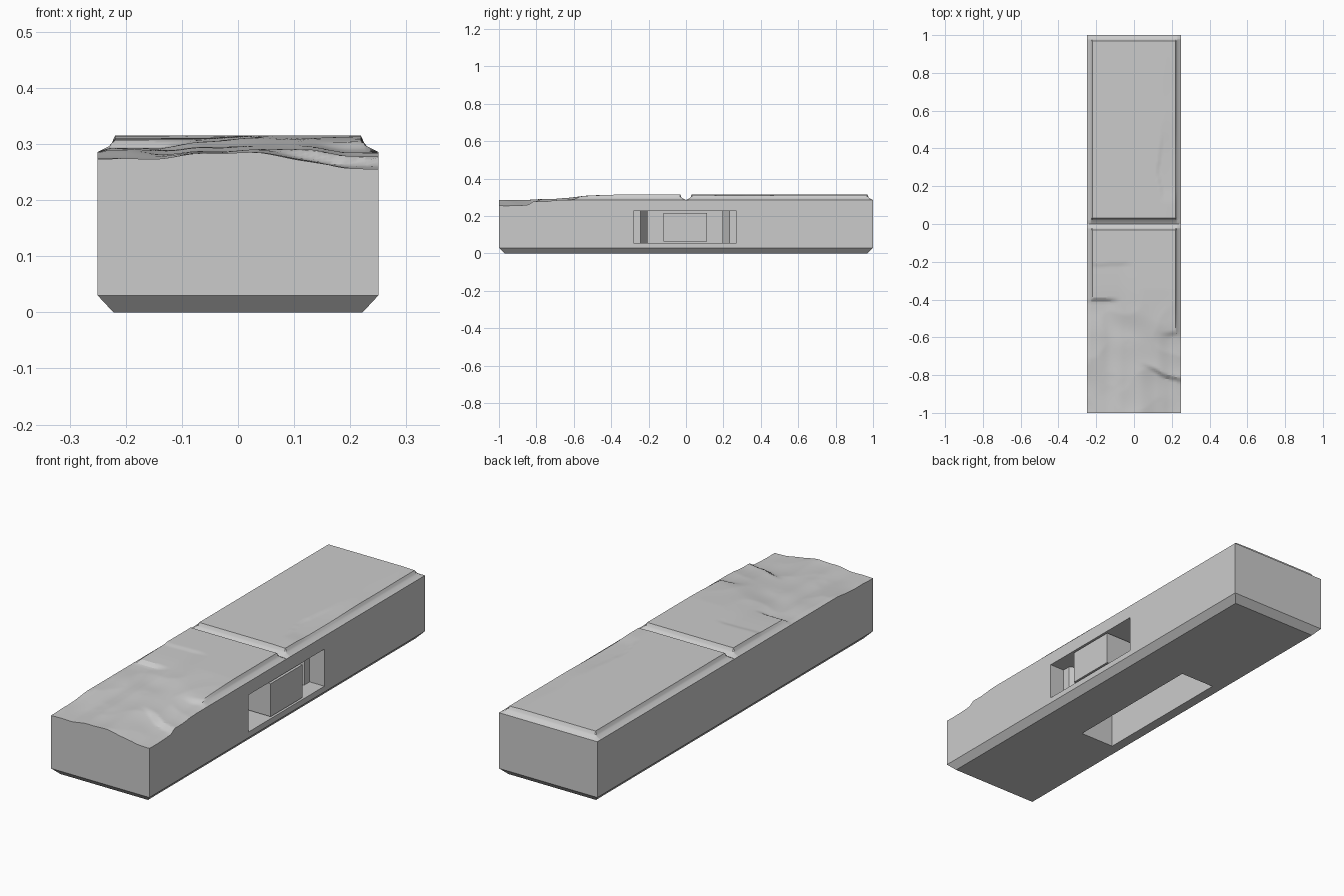
import bpy, bmesh, math
from mathutils import noise, Vector

if "Cube" in bpy.data.objects:
    bpy.data.objects.remove(bpy.data.objects["Cube"], do_unlink=True)

stone = bpy.data.materials.new("grey_stone")
stone.use_nodes = True
GREY = (0.6, 0.6, 0.6, 1)
stone.diffuse_color = GREY
stone.node_tree.nodes["Principled BSDF"].inputs["Base Color"].default_value = GREY


def make_object(name, bm):
    bmesh.ops.recalc_face_normals(bm, faces=bm.faces[:])
    mesh = bpy.data.meshes.new(name)
    bm.to_mesh(mesh)
    bm.free()
    mesh.materials.append(stone)
    ob = bpy.data.objects.new(name, mesh)
    bpy.context.scene.collection.objects.link(ob)
    return ob


def prism(name, outline, z0, z1):
    bm = bmesh.new()
    face = bm.faces.new([bm.verts.new((x, y, z0)) for x, y in outline])
    new = bmesh.ops.extrude_face_region(bm, geom=[face])["geom"]
    for v in new:
        if isinstance(v, bmesh.types.BMVert):
            v.co.z = z1
    return make_object(name, bm)


def box(name, x0, x1, y0, y1, z0, z1):
    return prism(name, [(x0, y0), (x1, y0), (x1, y1), (x0, y1)], z0, z1)


def smooth(a, b, t):
    t = min(1, max(0, (t - a) / (b - a)))
    return t * t * (3 - 2 * t)


def lump(x, y, scale, seed):
    return noise.noise(Vector((x * scale, y * scale, seed)))


# Slab edge profile: distance from the joint against height
EDGE = [(0, 0.286), (0.02, 0.296), (0.025, 0.302), (0.031, 0.315)]


def slab_height(x, y):
    d = min(0.25 - abs(x), 1 - abs(y), abs(y))
    for (d0, z0), (d1, z1) in zip(EDGE, EDGE[1:]):
        if d <= d1:
            return z0 + (z1 - z0) * (d - d0) / (d1 - d0)
    return EDGE[-1][1]


def worn_height(x, y):
    # Chipped patch on the rear slab
    if y > 0:
        rim = 0.13 + 0.02 * lump(x, y, 9, 1)
        chip = smooth(rim, rim + 0.012, x) * smooth(0.1, 0.2, y)
        chip *= 1 - smooth(0.36, 0.6, y)
        return 0.316 - 0.004 * chip - 0.003 * smooth(0.12, 0.22, x) \
            + 0.001 * lump(x, y, 5, 2)
    # Front slab wears down in ledges towards its end
    wob = 0.02 * lump(x, y, 10, 3)
    z = 0.317 - 0.024 * smooth(-0.2, -1.0, y)
    z -= 0.006 * smooth(-0.195, -0.225, y + wob) * smooth(0.05, -0.08, x)
    z -= 0.014 * smooth(-0.39, -0.415, y) * smooth(-0.06, -0.15, x)
    z -= 0.008 * smooth(-0.45, -0.6, y + 0.5 * x) * smooth(-0.15, 0, x)
    z -= 0.010 * smooth(-0.57, -0.6, y + wob) * smooth(0.12, 0.2, x)
    z -= 0.018 * smooth(-0.71, -0.74, y + 0.45 * x + wob) * smooth(0.02, 0.15, x)
    z += 0.008 * smooth(-0.45, -0.6, y) * smooth(-0.1, -0.2, x) * smooth(-0.95, -0.7, y)
    # Soft diagonal ripples in the worn stone
    ripple = 1 - abs(lump(x + 0.6 * y, y - 0.5 * x, 5, 5)) * 2
    z += 0.004 * (ripple - 0.6) * smooth(-0.3, -0.6, y)
    return z


def axis_lines(lo, hi, joints, step):
    # Even spacing plus exact rows along every slab edge
    keys = {round(j + s * d, 4) for j in joints for d, _ in EDGE for s in (-1, 1)
            if lo <= j + s * d <= hi}
    n = round((hi - lo) / step)
    even = [lo + i * step for i in range(n + 1)]
    return sorted(keys | {round(e, 4) for e in even
                          if min(abs(e - j) for j in joints) > 0.036})


# Tile body: worn top, straight sides, chamfered foot
xs = axis_lines(-0.25, 0.25, (-0.25, 0.25), 0.01)
ys = axis_lines(-1, 1, (-1, 0, 1), 0.01)
bm = bmesh.new()
rows = [[bm.verts.new((x, y, min(slab_height(x, y), worn_height(x, y))))
         for x in xs] for y in ys]
for lower, upper in zip(rows, rows[1:]):
    for i in range(len(xs) - 1):
        bm.faces.new((lower[i], lower[i + 1], upper[i + 1], upper[i]))

rim = [e for e in bm.edges if e.is_boundary]
for z, sx, sy in ((0.03, 1, 1), (0, 0.222 / 0.25, 0.97)):
    geom = bmesh.ops.extrude_edge_only(bm, edges=rim)["geom"]
    for v in geom:
        if isinstance(v, bmesh.types.BMVert):
            v.co = (v.co.x * sx, v.co.y * sy, z)
    rim = [e for e in geom if isinstance(e, bmesh.types.BMEdge) and e.is_boundary]
bmesh.ops.contextual_create(bm, geom=rim)
body = make_object("tile_body", bm)

# Clip socket in the side and pocket in the underside
half = [(0.3, 0.275), (0.175, 0.275), (0.175, 0.237), (0.11, 0.2), (0.05, 0.2)]
outline = [(x, y - 0.005) for x, y in half] + \
          [(x, -y - 0.005) for x, y in reversed(half)]
cutters = [prism("socket_cutter", outline, 0.056, 0.226),
           box("pocket_cutter", -0.175, 0, -0.36, 0.335, -0.1, 0.225)]
for cutter in cutters:
    cutter.hide_render = True
    cutter.hide_viewport = False
    mod = body.modifiers.new(cutter.name, "BOOLEAN")
    mod.object, mod.operation, mod.solver = cutter, "DIFFERENCE", "EXACT"

bpy.context.view_layer.objects.active = body
body.select_set(True)
for cutter in cutters:
    bpy.ops.object.modifier_apply(modifier=cutter.name)
for cutter in cutters:
    bpy.data.objects.remove(cutter, do_unlink=True)
bpy.ops.object.shade_smooth_by_angle(angle=math.radians(25))

# Block standing in the middle of the socket
box("socket_block", 0.04, 0.25, -0.12, 0.112, 0.065, 0.216)
